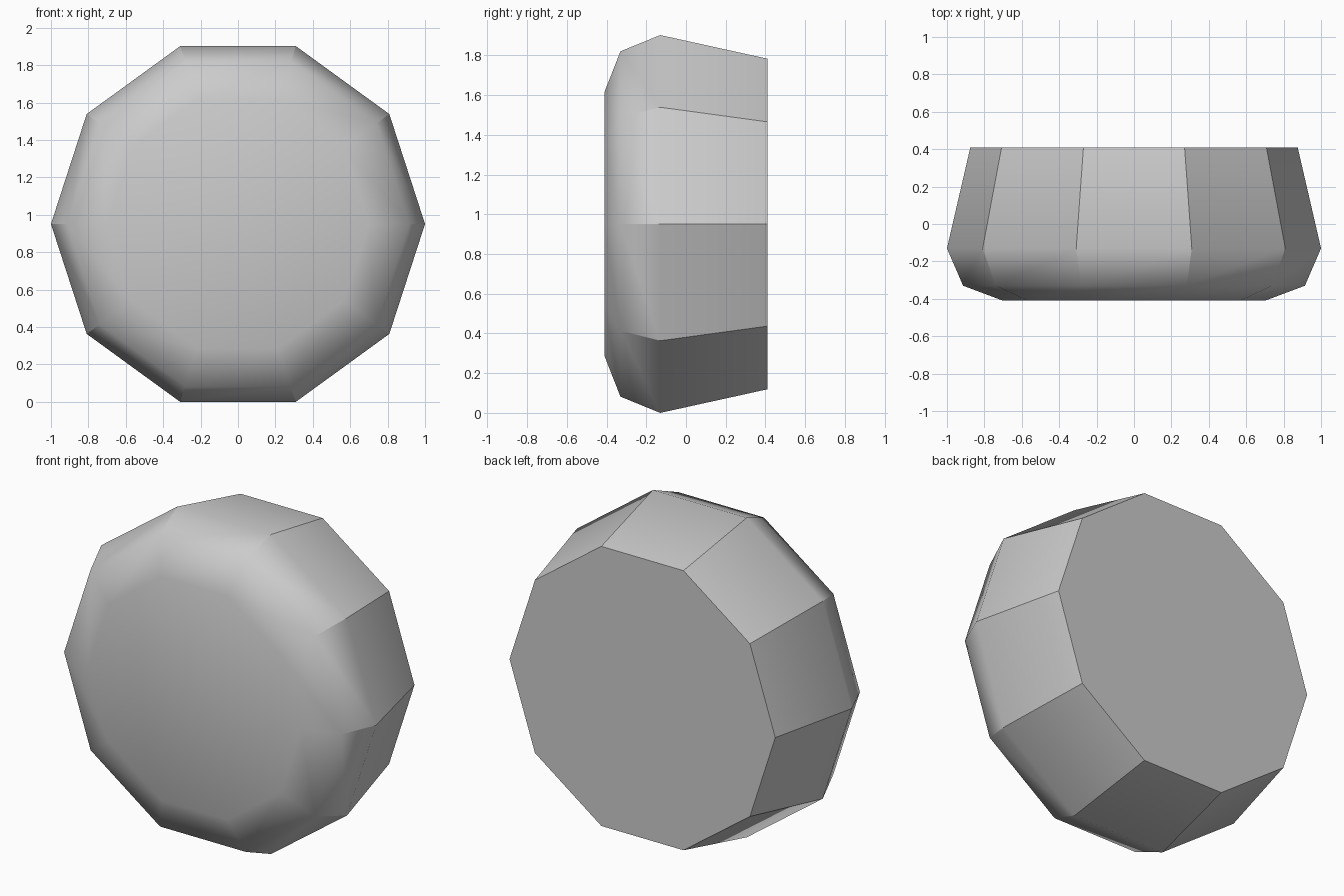
import bpy
import bmesh
import math

cube = bpy.data.objects.get("Cube")
if cube:
    bpy.data.objects.remove(cube, do_unlink=True)

SIDES = 10
# Profile from back to front: (y, radius)
PROFILE = [(0.41, 0.875), (-0.13, 1.0), (-0.33, 0.914), (-0.41, 0.70)]
CENTRE_Z = math.cos(math.pi / SIDES)

# Plain grey finish
grey = bpy.data.materials.new("plain_grey")
grey.use_nodes = True
colour = (0.6, 0.6, 0.6, 1.0)
grey.diffuse_color = colour
grey.node_tree.nodes["Principled BSDF"].inputs["Base Color"].default_value = colour


def ring(bm, y, radius):
    """One ten-sided ring of vertices around the front-to-back axis."""
    step = math.tau / SIDES
    return [bm.verts.new((radius * math.cos(i * step), y,
                          CENTRE_Z + radius * math.sin(i * step)))
            for i in range(SIDES)]


# Ten-sided knob body: side bands, front cap and back cap
bm = bmesh.new()
rings = [ring(bm, y, r) for y, r in PROFILE]
for a, b in zip(rings, rings[1:]):
    for i in range(SIDES):
        j = (i + 1) % SIDES
        bm.faces.new((a[i], a[j], b[j], b[i]))
bm.faces.new(rings[0])
bm.faces.new(rings[-1])
bmesh.ops.recalc_face_normals(bm, faces=bm.faces[:])
for face in bm.faces:
    face.smooth = True

# Crisp edges between the side panels and around the back rim
for a, b in zip(rings[:2], rings[1:3]):
    for v, w in zip(a, b):
        bm.edges.get((v, w)).smooth = False
for i in range(SIDES):
    bm.edges.get((rings[0][i], rings[0][(i + 1) % SIDES])).smooth = False

mesh = bpy.data.meshes.new("knob_body")
bm.to_mesh(mesh)
bm.free()
mesh.materials.append(grey)
body = bpy.data.objects.new("knob_body", mesh)
bpy.context.collection.objects.link(body)
